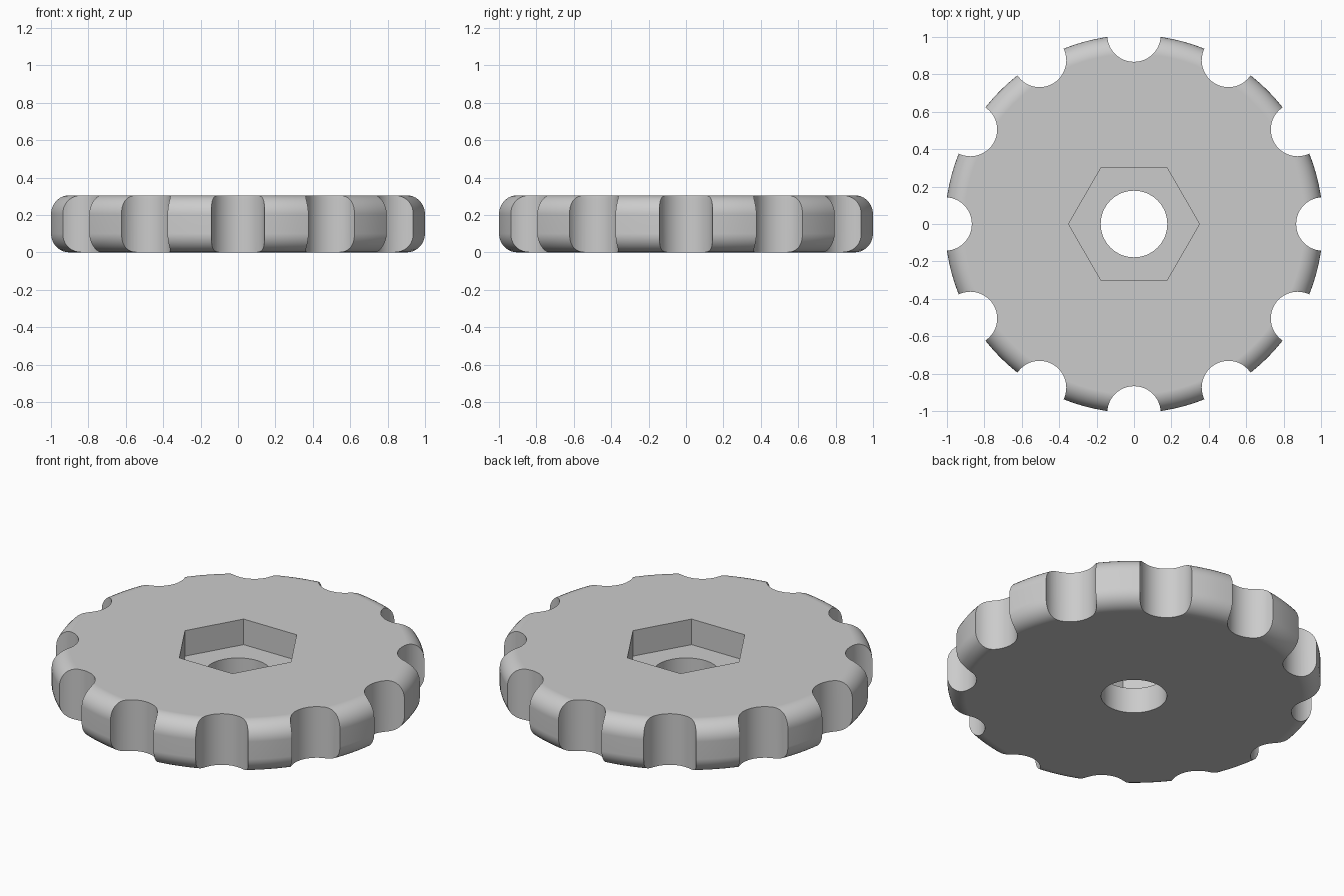
import bpy, bmesh
from math import pi, sin, cos, radians

if "Cube" in bpy.data.objects:
    bpy.data.objects.remove(bpy.data.objects["Cube"], do_unlink=True)

RADIUS, HEIGHT, FILLET = 1.01, 0.305, 0.1
NOTCHES, NOTCH_RADIUS = 12, 0.143

grey = bpy.data.materials.new("light grey")
grey.use_nodes = True
colour = (0.6, 0.6, 0.6, 1)
grey.diffuse_color = colour
grey.node_tree.nodes["Principled BSDF"].inputs["Base Color"].default_value = colour


def make_object(name, bm):
    bmesh.ops.recalc_face_normals(bm, faces=bm.faces)
    mesh = bpy.data.meshes.new(name)
    bm.to_mesh(mesh)
    bm.free()
    mesh.materials.append(grey)
    obj = bpy.data.objects.new(name, mesh)
    bpy.context.collection.objects.link(obj)
    return obj


def add_prism(bm, rings, sides):
    """Closed solid from (radius, z) rings, capped at both ends."""
    loops = [[bm.verts.new((r * cos(2 * pi * i / sides), r * sin(2 * pi * i / sides), z))
              for i in range(sides)] for r, z in rings]
    for low, high in zip(loops, loops[1:]):
        for i in range(sides):
            j = (i + 1) % sides
            bm.faces.new((low[i], low[j], high[j], high[i]))
    bm.faces.new(loops[0][::-1])
    bm.faces.new(loops[-1])
    return [v for loop in loops for v in loop]


# Disc with rounded rims
arc = [radians(a) for a in range(-90, 1, 10)]
inner = RADIUS - FILLET
rings = [(inner + FILLET * cos(a), FILLET + FILLET * sin(a)) for a in arc]
rings += [(r, HEIGHT - z) for r, z in reversed(rings)]
bm = bmesh.new()
add_prism(bm, rings, 120)
knob = make_object("knob_wheel", bm)

# Finger notches around the rim
bm = bmesh.new()
for n in range(NOTCHES):
    a = 2 * pi * n / NOTCHES
    verts = add_prism(bm, [(NOTCH_RADIUS, -0.1), (NOTCH_RADIUS, HEIGHT + 0.1)], 48)
    bmesh.ops.translate(bm, verts=verts, vec=(RADIUS * cos(a), RADIUS * sin(a), 0))
cutters = [make_object("notch_cutter", bm)]

# Hexagonal nut pocket and the bolt hole below it
for name, radius, base, sides in (("nut_pocket_cutter", 0.35, HEIGHT / 2, 6),
                                  ("bolt_hole_cutter", 0.178, -0.1, 64)):
    bm = bmesh.new()
    add_prism(bm, [(radius, base), (radius, HEIGHT + 0.1)], sides)
    cutters.append(make_object(name, bm))

bpy.ops.object.select_all(action="DESELECT")
bpy.context.view_layer.objects.active = knob
knob.select_set(True)
for cutter in cutters:
    cut = knob.modifiers.new(cutter.name, "BOOLEAN")
    cut.operation = "DIFFERENCE"
    cut.solver = "EXACT"
    cut.object = cutter
    bpy.ops.object.modifier_apply(modifier=cut.name)
    bpy.data.objects.remove(cutter, do_unlink=True)

# Smooth rims with crisp cut edges and flat faces
bpy.ops.object.shade_smooth_by_angle(angle=radians(30))
weighted = knob.modifiers.new("flat face normals", "WEIGHTED_NORMAL")
weighted.keep_sharp = True
